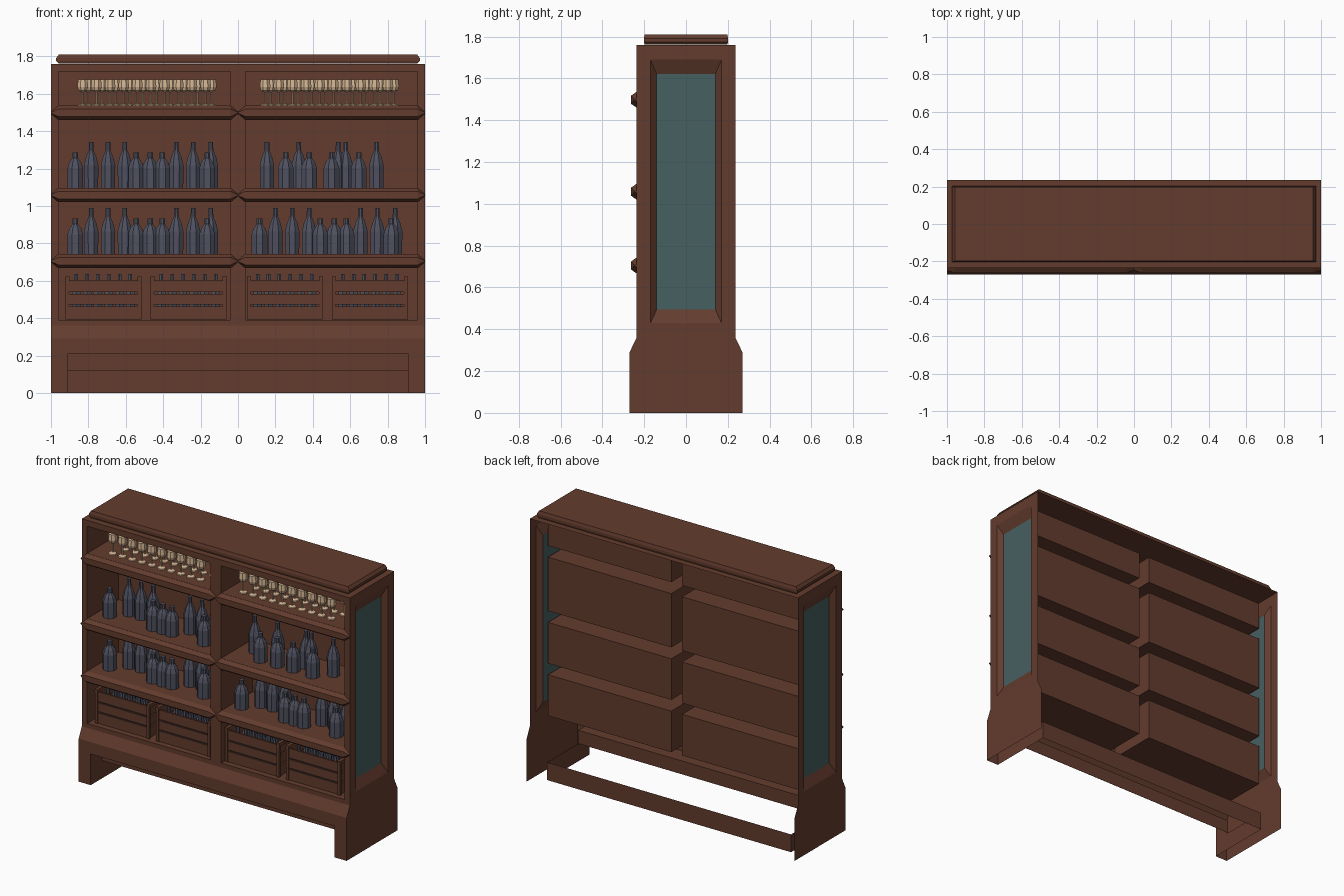
import bpy, bmesh, math
from mathutils import Vector

if "Cube" in bpy.data.objects:
    bpy.data.objects.remove(bpy.data.objects["Cube"])


def material(name, rgb):
    m = bpy.data.materials.new(name)
    m.diffuse_color = (*rgb, 1)
    m.use_nodes = True
    m.node_tree.nodes["Principled BSDF"].inputs["Base Color"].default_value = m.diffuse_color
    return m


WOOD = material("dark_wood", (0.125, 0.045, 0.027))
PANE = material("teal_pane", (0.062, 0.115, 0.118))
SLATE = material("slate_bottle", (0.078, 0.082, 0.115))
TAN = material("tan_glass", (0.66, 0.46, 0.29))


def finish(bm, name, *mats):
    me = bpy.data.meshes.new(name)
    bm.to_mesh(me)
    bm.free()
    for m in mats:
        me.materials.append(m)
    ob = bpy.data.objects.new(name, me)
    bpy.context.collection.objects.link(ob)
    return ob


def face(bm, pts, hint, mat=0):
    """Flat face whose normal points towards hint."""
    f = bm.faces.new([bm.verts.new(p) for p in pts])
    f.normal_update()
    if f.normal.dot(Vector(hint)) < 0:
        f.normal_flip()
    f.material_index = mat


def box(bm, x0, x1, y0, y1, z0, z1):
    vs = [bm.verts.new((x, y, z)) for x in (x0, x1) for y in (y0, y1) for z in (z0, z1)]
    for q in ((0, 1, 3, 2), (4, 6, 7, 5), (0, 4, 5, 1), (2, 3, 7, 6), (0, 2, 6, 4), (1, 5, 7, 3)):
        bm.faces.new([vs[i] for i in q])


def loft(bm, loops):
    """Skin a list of equal closed loops and cap both ends."""
    rings = [[bm.verts.new(p) for p in lp] for lp in loops]
    n = len(rings[0])
    for a, b in zip(rings, rings[1:]):
        for i in range(n):
            j = (i + 1) % n
            bm.faces.new((a[i], a[j], b[j], b[i]))
    bm.faces.new(rings[0][::-1])
    bm.faces.new(rings[-1])


def lathe(bm, profile, x, y, z, sides=8):
    loft(bm, [[(x + r * math.cos(2 * math.pi * (i + .5) / sides),
                y + r * math.sin(2 * math.pi * (i + .5) / sides), z + h)
               for i in range(sides)] for r, h in profile])


FY, BY, D = -0.236, 0.10, 0.27           # frame front, compartment back, base half depth
BAYS = ((-0.96, -0.04), (0.04, 0.96))
ROWS = ((0.39, 0.667), (0.743, 1.02), (1.097, 1.46), (1.537, 1.72))

# front frame with openings
bm = bmesh.new()
xs = (-1, -0.96, -0.04, 0.04, 0.96, 1)
zs = [0.36] + [z for r in ROWS for z in r] + [1.76]
for i in range(5):
    for j in range(9):
        if not (i in (1, 3) and j % 2):
            face(bm, [(xs[i], FY, zs[j]), (xs[i + 1], FY, zs[j]),
                      (xs[i + 1], FY, zs[j + 1]), (xs[i], FY, zs[j + 1])], (0, -1, 0))
finish(bm, "front_frame", WOOD)

# compartments, open at the front
bm = bmesh.new()
for x0, x1 in BAYS:
    for z0, z1 in ROWS:
        for x, s in ((x0, 1), (x1, -1)):
            face(bm, [(x, FY, z0), (x, BY, z0), (x, BY, z1), (x, FY, z1)], (s, 0, 0))
        for z, s in ((z0, 1), (z1, -1)):
            face(bm, [(x0, FY, z), (x1, FY, z), (x1, BY, z), (x0, BY, z)], (0, 0, s))
        face(bm, [(x0, BY, z0), (x1, BY, z0), (x1, BY, z1), (x0, BY, z1)], (0, -1, 0))
finish(bm, "compartments", WOOD)

# side panels with recessed panes and flared feet
bm = bmesh.new()
for s in (-1, 1):
    out = (s, 0, 0)
    A = [(-0.236, 0.36), (0.236, 0.36), (0.236, 1.76), (-0.236, 1.76)]
    B = [(-0.17, 0.43), (0.17, 0.43), (0.17, 1.69), (-0.17, 1.69)]
    C = [(-0.14, 0.495), (0.14, 0.495), (0.14, 1.62), (-0.14, 1.62)]
    a, b, c = ([(x * s, y, z) for y, z in L] for L, x in ((A, 1), (B, 1), (C, 0.97)))
    for i in range(4):
        j = (i + 1) % 4
        face(bm, [a[i], a[j], b[j], b[i]], out)
        face(bm, [b[i], b[j], c[j], c[i]], out)
    face(bm, c, out, 1)
    face(bm, [(s, y, z) for y, z in ((-D, 0), (D, 0), (D, 0.29), (0.236, 0.36),
                                     (-0.236, 0.36), (-D, 0.29))], out)
finish(bm, "side_panels", WOOD, PANE)

# base front with cutout, foot returns and kick boards
bm = bmesh.new()
F, K = 0.91, -0.15
face(bm, [(-1, -D, 0.29), (1, -D, 0.29), (1, FY, 0.36), (-1, FY, 0.36)], (0, -1, 1))
face(bm, [(-1, -D, 0.21), (1, -D, 0.21), (1, -D, 0.29), (-1, -D, 0.29)], (0, -1, 0))
for s in (-1, 1):
    face(bm, [(s, -D, 0), (s * F, -D, 0), (s * F, -D, 0.21), (s, -D, 0.21)], (0, -1, 0))
    face(bm, [(s * F, y, z) for y, z in ((-D, 0), (0.18, 0), (0.18, 0.12), (K, 0.12),
                                         (K, 0.21), (-D, 0.21))], (-s, 0, 0))
face(bm, [(-F, -D, 0.21), (F, -D, 0.21), (F, K, 0.21), (-F, K, 0.21)], (0, 0, -1))
for y, z0, z1 in ((K, 0.12, 0.21), (0.18, 0, 0.12)):
    face(bm, [(-F, y, z0), (F, y, z0), (F, y, z1), (-F, y, z1)], (0, -1, 0))
finish(bm, "base", WOOD)

# top board and stepped cap
bm = bmesh.new()
face(bm, [(-1, FY, 1.76), (1, FY, 1.76), (1, -FY, 1.76), (-1, -FY, 1.76)], (0, 0, 1))
loft(bm, [[(-x, -y, z), (x, -y, z), (x, y, z), (-x, y, z)]
          for x, y, z in ((0.96, 0.197, 1.762), (0.972, 0.202, 1.775),
                          (0.972, 0.202, 1.79), (0.958, 0.197, 1.81))])
finish(bm, "top_cap", WOOD)

# shelf trims with pointed ends
bm = bmesh.new()
for zc in (0.705, 1.058, 1.498):
    for x0 in (-1, 0):
        loops = []
        for x, k, d in ((0, 0.12, 0.012), (0.04, 1, 0.026), (0.96, 1, 0.026), (1, 0.12, 0.012)):
            loops.append([(x0 + x, FY + y, zc + z * k) for y, z in
                          ((0, -0.038), (0, 0.038), (-d, 0.02), (-d, -0.02))])
        loft(bm, loops)
bmesh.ops.recalc_face_normals(bm, faces=bm.faces)
finish(bm, "shelf_trims", WOOD)

# bottles on the two middle shelves
SHORT = [(0.045, 0), (0.045, 0.105), (0.035, 0.135), (0.016, 0.16), (0.016, 0.19)]
TALL = [(0.04, 0), (0.042, 0.12), (0.03, 0.165), (0.014, 0.2), (0.013, 0.245)]
UPPER = ((-0.87, 0), (-0.785, 1), (-0.695, 1), (-0.605, 1), (-0.545, 0), (-0.47, 0), (-0.405, 0),
         (-0.33, 1), (-0.24, 1), (-0.165, 0), (-0.145, 1), (0.155, 1), (0.255, 0), (0.325, 1),
         (0.38, 0), (0.5, 0), (0.535, 1), (0.575, 1), (0.645, 0), (0.74, 1))
LEFT = UPPER[:11]
LOWER = LEFT + tuple((x + 0.985, t) for x, t in LEFT)
for name, row, z in (("upper_bottles", UPPER, 1.097), ("lower_bottles", LOWER, 0.743)):
    bm = bmesh.new()
    for x, tall in row:
        lathe(bm, TALL if tall else SHORT, x, -0.04 if tall else -0.125, z)
    finish(bm, name, SLATE)

# stemmed glasses in two rows on the top shelf
CUP = [(0.028, 0), (0.026, 0.006), (0.005, 0.012), (0.005, 0.07), (0.024, 0.08),
       (0.031, 0.1), (0.027, 0.138)]
bm = bmesh.new()
for x0 in (-0.83, 0.145):
    for i in range(10):
        lathe(bm, CUP, x0 + i * 0.073, -0.15, 1.537)
        lathe(bm, CUP, x0 + 0.03 + i * 0.073, -0.06, 1.537)
finish(bm, "stemmed_glasses", TAN)

# slatted crates filled with bottles
wood, glass = bmesh.new(), bmesh.new()
Y0, Y1, Z = -0.2, 0.07, 0.392
for xc in (-0.72, -0.265, 0.25, 0.705):
    h = 0.195
    box(wood, xc - h, xc + h, Y0, Y1, Z, Z + 0.012)
    for z0, z1 in ((0.4, 0.462), (0.472, 0.53), (0.54, 0.605)):
        for y in (Y0, Y1 - 0.012):
            box(wood, xc - h, xc + h, y, y + 0.012, z0, z1)
        for x in (xc - h, xc + h - 0.012):
            box(wood, x, x + 0.012, Y0, Y1, z0, z1)
    for s in (-1, 1):
        x = xc + s * (h - 0.002)
        for y in (Y0 - 0.008, Y1 - 0.008):
            box(wood, x - 0.01, x + 0.01, y, y + 0.016, Z, 0.6)
        box(wood, x - 0.01, x + 0.012, Y0 - 0.01, Y1 + 0.01, 0.6, 0.622)
    for i in range(6):
        for y in (-0.15, -0.065, 0.02):
            lathe(glass, [(0.026, 0), (0.026, 0.14), (0.011, 0.19), (0.011, 0.238)],
                  xc + (i - 2.5) * 0.058, y, Z + 0.012 - 0.006, 6)
finish(wood, "crates", WOOD)
finish(glass, "crate_bottles", SLATE)
